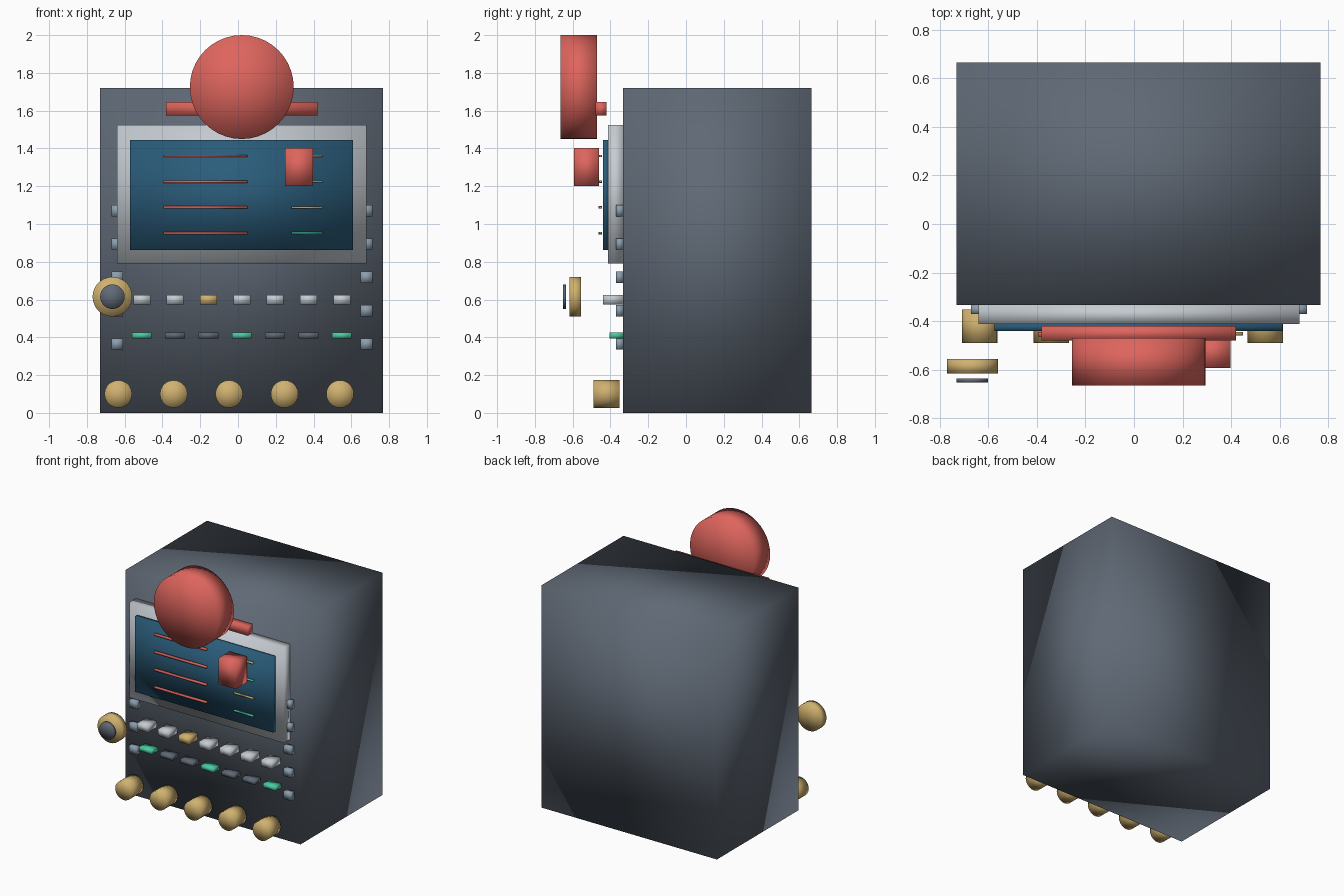
import bpy
import bmesh
from math import radians
from mathutils import Matrix, Vector

default = bpy.data.objects.get("Cube")
if default:
    bpy.data.objects.remove(default, do_unlink=True)


def material(name, r, g, b):
    m = bpy.data.materials.new(name)
    m.use_nodes = True
    m.diffuse_color = (r, g, b, 1)
    m.node_tree.nodes["Principled BSDF"].inputs["Base Color"].default_value = (r, g, b, 1)
    return m


slate = material("slate", 0.115, 0.14, 0.178)
red = material("red", 0.73, 0.13, 0.11)
gold = material("gold", 0.63, 0.44, 0.16)
mint = material("mint", 0.07, 0.6, 0.36)
silver = material("silver", 0.56, 0.6, 0.64)
blue = material("screen_blue", 0.023, 0.107, 0.195)
steel = material("steel", 0.26, 0.34, 0.42)


def finish(bm, name, mat):
    bmesh.ops.recalc_face_normals(bm, faces=bm.faces)
    for f in bm.faces:
        f.smooth = True
    mesh = bpy.data.meshes.new(name)
    bm.to_mesh(mesh)
    bm.free()
    mesh.materials.append(mat)
    obj = bpy.data.objects.new(name, mesh)
    bpy.context.collection.objects.link(obj)
    return obj


def box(name, mat, xs, ys, zs):
    """Soft-shaded box between pairs of limits."""
    lo, hi = Vector((xs[0], ys[0], zs[0])), Vector((xs[1], ys[1], zs[1]))
    bm = bmesh.new()
    bmesh.ops.create_cube(bm, size=1, matrix=Matrix.Translation((lo + hi) / 2)
                          @ Matrix.Diagonal((*(hi - lo), 1)))
    return finish(bm, name, mat)


def block(name, mat, x, z, width, height, ys):
    """Box centred on a point of the front."""
    return box(name, mat, (x - width / 2, x + width / 2), ys,
               (z - height / 2, z + height / 2))


def disc(name, mat, x, z, radius, ys, sides):
    """Soft-shaded cylinder lying along y."""
    bm = bmesh.new()
    place = Matrix.Translation((x, sum(ys) / 2, z)) @ Matrix.Rotation(radians(90), 4, "X")
    bmesh.ops.create_cone(bm, cap_ends=True, cap_tris=True, segments=sides, radius1=radius,
                          radius2=radius, depth=ys[1] - ys[0], matrix=place)
    return finish(bm, name, mat)


MID = 0.02       # centre line of the cabinet
FRONT = -0.333   # front face of the cabinet

# Cabinet, screen surround and screen
box("cabinet", slate, (-0.73, 0.768), (FRONT, 0.665), (0, 1.72))
box("screen_frame", silver, (-0.64, 0.68), (-0.412, FRONT), (0.79, 1.525))
box("screen", blue, (-0.573, 0.61), (-0.44, -0.412), (0.862, 1.445))

# Readout lines on the screen
for i in range(4):
    z = 1.36 - 0.136 * i
    block(f"long_line_{i}", red, -0.172, z, 0.445, 0.013, (-0.463, -0.445))
    block(f"short_line_{i}", mint if i % 2 else gold, 0.365, z, 0.165, 0.011, (-0.459, -0.445))

# Large round beacon with its crossbar and the small red block
disc("beacon", red, MID, 1.725, 0.275, (-0.664, -0.47), 40)
box("beacon_bar", red, (-0.38, 0.42), (-0.48, -0.42), (1.575, 1.645))
box("red_block", red, (0.25, 0.397), (-0.593, -0.46), (1.2, 1.402))

# Bolts down both edges
for side, sign in (("right", -1), ("left", 1)):
    for i in range(5):
        block(f"{side}_bolt_{i}", steel, MID + sign * 0.66, 0.365 + 0.1765 * i,
              0.062, 0.06, (-0.37, FRONT))

# Two rows of buttons
for i in range(7):
    x = MID + 0.1765 * (i - 3)
    block(f"upper_button_{i}", gold if i == 2 else silver, x, 0.6, 0.09, 0.05, (-0.44, FRONT))
    block(f"lower_button_{i}", slate if i % 3 else mint, x, 0.41, 0.105, 0.032, (-0.405, FRONT))

# Row of knobs along the bottom
for i in range(5):
    disc(f"knob_{i}", gold, -0.047 + 0.2935 * (i - 2), 0.1, 0.073, (-0.49, -0.352), 20)

# Side dial and its hub
disc("dial", gold, -0.665, 0.615, 0.105, (-0.616, -0.555), 28)
disc("dial_hub", slate, -0.665, 0.615, 0.065, (-0.652, -0.635), 28)
